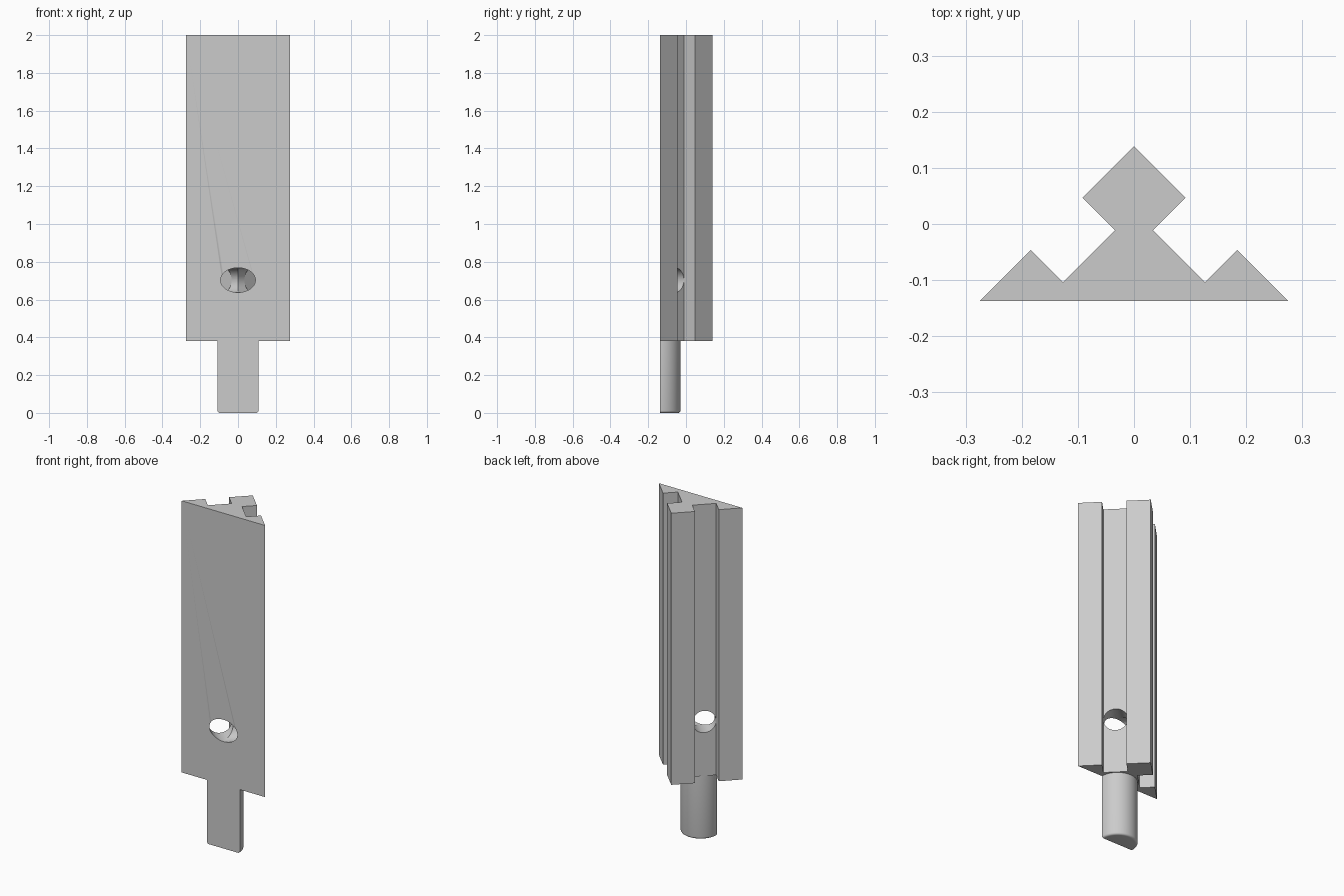
import bpy, bmesh, math
from mathutils import Matrix

if "Cube" in bpy.data.objects:
    bpy.data.objects.remove(bpy.data.objects["Cube"])

FRONT = -0.1375       # y of the flat front face
SHOULDER = 0.38       # z where the rail starts above the tenon

grey = bpy.data.materials.new("plain grey")
grey.use_nodes = True
grey.diffuse_color = (0.6, 0.6, 0.6, 1)
grey.node_tree.nodes["Principled BSDF"].inputs["Base Color"].default_value = (0.6, 0.6, 0.6, 1)


def finish(bm, name):
    bmesh.ops.recalc_face_normals(bm, faces=bm.faces)
    mesh = bpy.data.meshes.new(name)
    bm.to_mesh(mesh)
    bm.free()
    mesh.materials.append(grey)
    obj = bpy.data.objects.new(name, mesh)
    bpy.context.collection.objects.link(obj)
    return obj


def boolean(target, other, operation):
    bpy.context.view_layer.objects.active = target
    mod = target.modifiers.new(operation, 'BOOLEAN')
    mod.operation, mod.solver, mod.object = operation, 'EXACT', other
    bpy.ops.object.modifier_apply(modifier=mod.name)
    bpy.data.objects.remove(other)


# Rail: mirrored slotted section, extruded upwards
half = [(0.275, FRONT), (0.184, -0.046), (0.1265, -0.1035),
        (0.034, -0.011), (0.092, 0.047)]
section = half + [(0, 0.139)] + [(-x, y) for x, y in reversed(half)]
bm = bmesh.new()
base = bm.faces.new([bm.verts.new((x, y, SHOULDER)) for x, y in section])
top = bmesh.ops.extrude_face_region(bm, geom=[base])["geom"]
bmesh.ops.translate(bm, vec=(0, 0, 2 - SHOULDER),
                    verts=[v for v in top if isinstance(v, bmesh.types.BMVert)])
rail = finish(bm, "slotted_rail")

# Tenon: half-round peg with a rounded lower rim, flush with the front
bm = bmesh.new()
height = SHOULDER + 0.06
bmesh.ops.create_cone(bm, cap_ends=True, segments=64, radius1=0.108, radius2=0.108,
                      depth=height, matrix=Matrix.Translation((0, 0, height / 2)))
rim = [e for e in bm.edges if all(v.co.z < 0.001 for v in e.verts)]
bmesh.ops.bevel(bm, geom=rim, offset=0.012, segments=4, profile=0.5, affect='EDGES')
bmesh.ops.bisect_plane(bm, geom=bm.verts[:] + bm.edges[:] + bm.faces[:], dist=1e-5,
                       plane_co=(0, 0, 0), plane_no=(0, -1, 0), clear_outer=True)
bmesh.ops.holes_fill(bm, edges=[e for e in bm.edges if e.is_boundary], sides=0)
for v in bm.verts:
    v.co.y = FRONT if abs(v.co.y) < 1e-4 else v.co.y + FRONT
boolean(rail, finish(bm, "tenon"), 'UNION')

# Two diagonal bores meeting at the front face and leaving through the slots
for side in (-1, 1):
    bm = bmesh.new()
    turn = Matrix.Rotation(side * math.pi / 4, 4, 'Z') @ Matrix.Rotation(math.pi / 2, 4, 'X')
    bmesh.ops.create_cone(bm, cap_ends=True, segments=64, radius1=0.0652, radius2=0.0652,
                          depth=0.8, matrix=Matrix.Translation((0, FRONT, 0.703)) @ turn)
    boolean(rail, finish(bm, "bore_cutter"), 'DIFFERENCE')

bpy.ops.object.select_all(action='DESELECT')
rail.select_set(True)
bpy.context.view_layer.objects.active = rail
bpy.ops.object.shade_smooth_by_angle(angle=math.radians(30))
